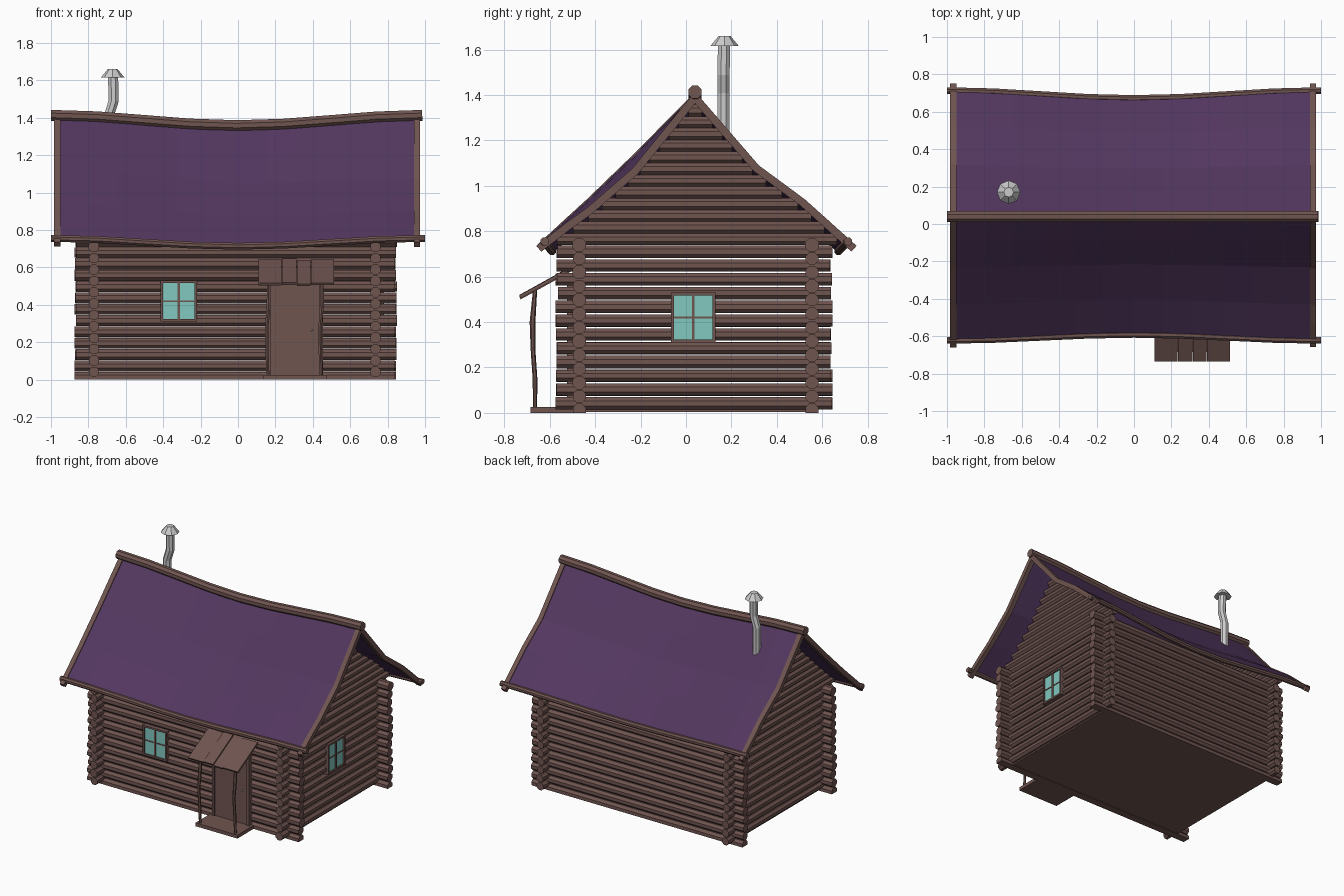
import bpy, bmesh, math, random
from mathutils import Vector, Matrix

if "Cube" in bpy.data.objects:
    bpy.data.objects.remove(bpy.data.objects["Cube"])

random.seed(4)

def material(name, col):
    m = bpy.data.materials.new(name)
    m.diffuse_color = (*col, 1)
    m.use_nodes = True
    m.node_tree.nodes["Principled BSDF"].inputs["Base Color"].default_value = m.diffuse_color
    return m

WOOD = material("wood", (0.16, 0.09, 0.08))
ROOF = material("roof_purple", (0.085, 0.038, 0.115))
GLASS = material("glass_teal", (0.22, 0.58, 0.52))

def finish(bm, name, mat=None):
    bmesh.ops.recalc_face_normals(bm, faces=bm.faces)
    me = bpy.data.meshes.new(name)
    bm.to_mesh(me)
    bm.free()
    ob = bpy.data.objects.new(name, me)
    bpy.context.collection.objects.link(ob)
    if mat:
        me.materials.append(mat)
    return ob

def sweep(bm, pts, radii, n=8):
    """n-sided bar along a path; radius is measured to the flats."""
    pts = [Vector(p) for p in pts]
    if not isinstance(radii, (list, tuple)):
        radii = [radii] * len(pts)
    rings = []
    for i, p in enumerate(pts):
        t = (pts[min(i + 1, len(pts) - 1)] - pts[max(i - 1, 0)]).normalized()
        up = Vector((0, 1, 0)) if abs(t.z) > 0.9 else Vector((0, 0, 1))
        s = t.cross(up).normalized()
        u = s.cross(t)
        r = radii[i] / math.cos(math.pi / n)
        ring = []
        for k in range(n):
            a = 2 * math.pi * (k + 0.5) / n
            ring.append(bm.verts.new(p + s * r * math.cos(a) + u * r * math.sin(a)))
        rings.append(ring)
    for a, b in zip(rings, rings[1:]):
        for k in range(n):
            bm.faces.new((a[k], a[(k + 1) % n], b[(k + 1) % n], b[k]))
    bm.faces.new(rings[0])
    bm.faces.new(rings[-1])

def box(bm, x0, x1, y0, y1, z0, z1, mat=Matrix()):
    m = Matrix.Translation(((x0 + x1) / 2, (y0 + y1) / 2, (z0 + z1) / 2))
    m = m @ Matrix.Diagonal((x1 - x0, y1 - y0, z1 - z0, 1))
    bmesh.ops.create_cube(bm, size=1, matrix=mat @ m)

def jit(a=0.006):
    return random.uniform(-a, a)

# Roof surface: sagging ridge and eaves, side -1 is the front slope
def roof(x, side, t):
    s = (1 + math.cos(math.pi * x)) / 2
    ridge = Vector((x, 0.04, 1.395 - 0.055 * s))
    eave = Vector((x, -0.622 + 0.032 * s if side < 0 else 0.713 - 0.042 * s, 0.755 - 0.042 * s))
    p = ridge.lerp(eave, t)
    ts = (0, 0.4, 0.7, 1, 2)
    dip = (0, 0.04 + 0.03 * x, 0.03 + 0.02 * x, 0, 0) if side < 0 else (0, 0.055, 0.012, 0, 0)
    for i in range(4):
        if ts[i] <= t <= ts[i + 1]:
            p.z -= dip[i] + (dip[i + 1] - dip[i]) * (t - ts[i]) / (ts[i + 1] - ts[i])
            break
    return p

def roof_y(x, side, z):
    return next(p.y for p in (roof(x, side, k / 200) for k in range(240)) if p.z <= z)

XW, YW, STEP = (-0.77, 0.735), (-0.47, 0.555), 0.0607

# Front and back log walls
for y, name in zip(YW, ("front_wall_logs", "back_wall_logs")):
    bm = bmesh.new()
    for i in range(13):
        z = 0.012 + STEP * i
        sweep(bm, [(-0.87 + jit(), y, z), (0.845 + jit(), y, z)], 0.029 + jit(0.0015))
    for v in bm.verts:
        v.co.z = max(v.co.z, 0)
    finish(bm, name, WOOD)

# Side log walls with gables trimmed to the roof
for x, name in zip(XW, ("left_wall_logs", "right_wall_logs")):
    bm = bmesh.new()
    for i in range(12):
        z = 0.042 + STEP * i
        sweep(bm, [(x, -0.57 + jit(), z), (x, 0.64 + jit(), z)], 0.027 + jit(0.001))
    for i in range(12):
        z = 0.765 + 0.0515 * i
        y0, y1 = roof_y(x, -1, z + 0.02), roof_y(x, 1, z + 0.02)
        sweep(bm, [(x, y0, z), (x, y1, z)], 0.026)
    finish(bm, name, WOOD)

# Floor
bm = bmesh.new()
box(bm, XW[0], XW[1], YW[0], YW[1], 0.004, 0.02)
finish(bm, "floor", WOOD)

# Roof sheet
bm = bmesh.new()
ts = [(-1, t) for t in (1, 0.7, 0.4, 0.2)] + [(1, t) for t in (0, 0.2, 0.4, 0.7, 1)]
xs = [-0.96 + 1.91 * i / 12 for i in range(13)]
grid = [[bm.verts.new(roof(x, s, t)) for s, t in ts] for x in xs]
for a, b in zip(grid, grid[1:]):
    for k in range(len(ts) - 1):
        bm.faces.new((a[k], b[k], b[k + 1], a[k + 1]))
ob = finish(bm, "roof", ROOF)
mod = ob.modifiers.new("thickness", "SOLIDIFY")
mod.thickness = 0.015
mod.offset = 0

# Ridge log
bm = bmesh.new()
xs = [-1 + 1.985 * i / 8 for i in range(9)]
sweep(bm, [roof(x, 1, 0) + Vector((0, 0, 0.018)) for x in xs], 0.029)
finish(bm, "ridge_log", WOOD)

# Eave poles
for side, name in ((-1, "front_eave_pole"), (1, "back_eave_pole")):
    bm = bmesh.new()
    sweep(bm, [roof(-1 + i / 4, side, 1) for i in range(9)], 0.018)
    finish(bm, name, WOOD)

# Verge boards on both roof ends
for x, name in ((-0.967, "left_verge"), (0.957, "right_verge")):
    bm = bmesh.new()
    for side in (-1, 1):
        sweep(bm, [roof(x, side, t) - Vector((0, 0, 0.006)) for t in (0, 0.2, 0.4, 0.55, 0.7, 0.85, 1.04)], 0.017, 4)
    finish(bm, name, WOOD)

# Windows: built facing the front, the side one turned a quarter
def window(name, cx, wall, rot):
    m = Matrix.Rotation(rot, 4, "Z") @ Matrix.Translation((cx, -wall, 0))
    z0, z1, w, t = 0.31, 0.53, 0.0975, 0.013
    bm = bmesh.new()
    box(bm, -w + t, w - t, -0.004, 0.02, z0 + t, z1 - t, m)
    finish(bm, name + "_glass", GLASS)
    bm = bmesh.new()
    for u in (-w, w - t):
        box(bm, u, u + t, -0.015, 0.03, z0, z1, m)
    for z in (z0, z1 - t):
        box(bm, -w + t, w - t, -0.014, 0.03, z, z + t, m)
    box(bm, -0.006, 0.006, -0.01, 0.02, z0 + t, z1 - t, m)
    box(bm, -w + t, w - t, -0.008, 0.02, 0.416, 0.424, m)
    finish(bm, name + "_frame", WOOD)

window("front_window", -0.317, 0.5, 0)
window("right_window", 0.032, 0.765, math.pi / 2)

# Door, handle and jambs
bm = bmesh.new()
box(bm, 0.175, 0.435, -0.515, -0.47, 0.025, 0.6)
finish(bm, "door", WOOD)
bm = bmesh.new()
bmesh.ops.create_icosphere(bm, subdivisions=1, radius=0.007, matrix=Matrix.Translation((0.395, -0.52, 0.265)))
finish(bm, "door_handle")
bm = bmesh.new()
for x in (0.155, 0.435):
    box(bm, x, x + 0.02, -0.525, -0.47, 0.02, 0.61)
finish(bm, "door_jambs", WOOD)

# Porch step and wobbly posts
bm = bmesh.new()
box(bm, 0.135, 0.475, -0.685, -0.48, 0, 0.025)
finish(bm, "porch_step", WOOD)
bm = bmesh.new()
for x in (0.16, 0.445):
    path = [(x, -0.665, 0.02), (x - 0.005, -0.665, 0.15), (x - 0.006, -0.674, 0.28),
            (x + 0.004, -0.676, 0.4), (x + 0.004, -0.665, 0.54)]
    sweep(bm, path, [0.008, 0.009, 0.009, 0.011, 0.008], 6)
finish(bm, "porch_posts", WOOD)

# Awning planks
bm = bmesh.new()
edges = (0.11, 0.235, 0.315, 0.39, 0.515)
for i, (a, b) in enumerate(zip(edges, edges[1:])):
    dz = (0, 0.004, -0.003, 0.002)[i]
    m = Matrix.Translation((0, -0.728, 0.503 + dz)) @ Matrix.Rotation(math.radians(29), 4, "X")
    box(bm, a, b - 0.003, 0, 0.265, 0, 0.014, m)
finish(bm, "awning_planks", WOOD)

# Bent stove pipe with cap
bm = bmesh.new()
sweep(bm, [(-0.69, 0.165, 1.12), (-0.69, 0.165, 1.41), (-0.665, 0.165, 1.49), (-0.668, 0.168, 1.63)], 0.027)
finish(bm, "stove_pipe")
bm = bmesh.new()
bmesh.ops.create_cone(bm, cap_ends=True, segments=8, radius1=0.063, radius2=0.026, depth=0.045,
                      matrix=Matrix.Translation((-0.67, 0.17, 1.638)))
finish(bm, "pipe_cap")
